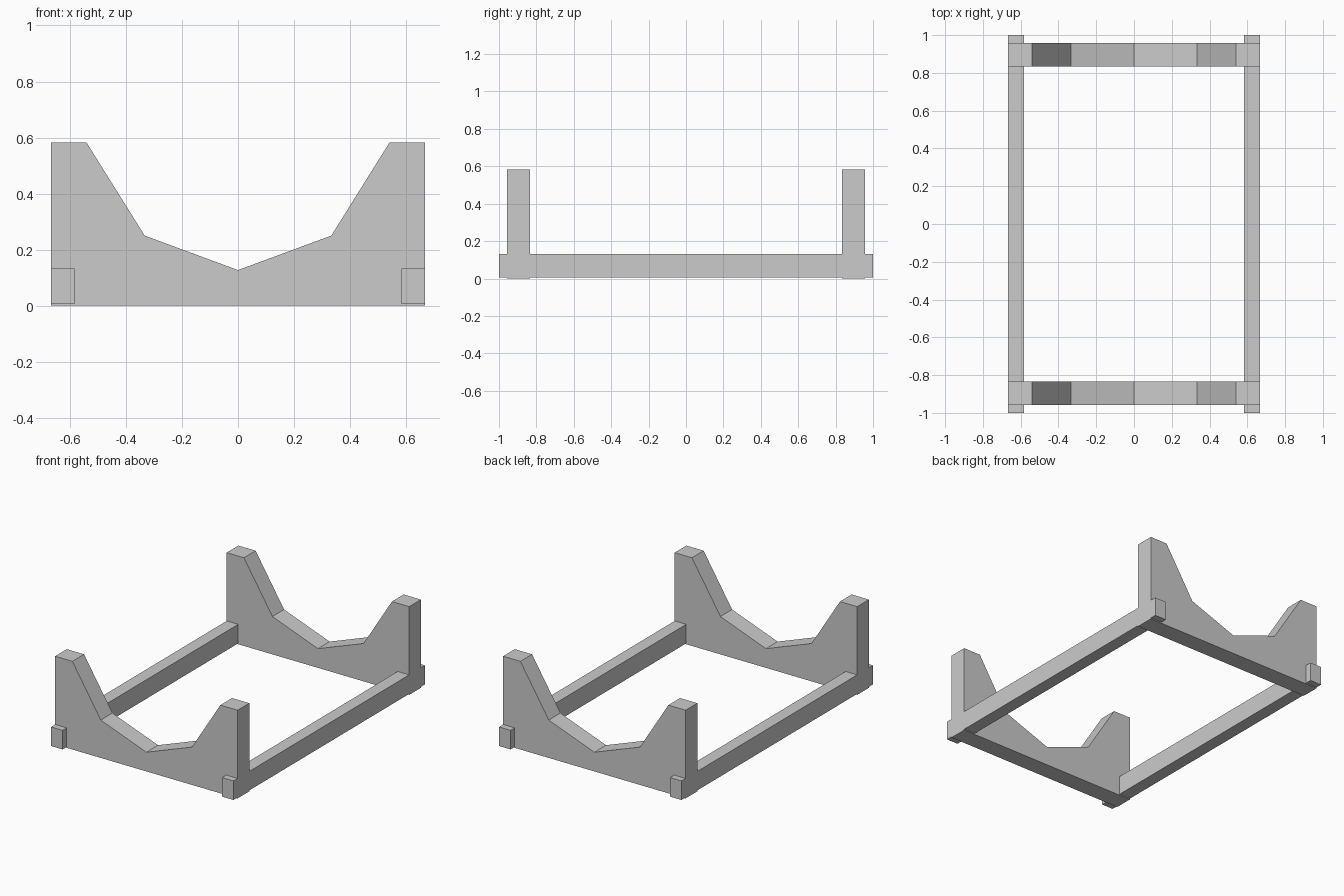
import bpy
import bmesh

cube = bpy.data.objects.get("Cube")
if cube:
    bpy.data.objects.remove(cube, do_unlink=True)

# Single plain grey
grey = bpy.data.materials.new("plain grey")
grey.use_nodes = True
colour = (0.6, 0.6, 0.6, 1)
grey.diffuse_color = colour
for node in grey.node_tree.nodes:
    if node.type == 'BSDF_PRINCIPLED':
        node.inputs["Base Color"].default_value = colour


def extrude_profile(name, profile, y_min, y_max):
    """Extrude an x-z outline along y into a closed solid."""
    bm = bmesh.new()
    face = bm.faces.new([bm.verts.new((x, y_min, z)) for x, z in profile])
    result = bmesh.ops.extrude_face_region(bm, geom=[face])
    moved = [g for g in result["geom"] if isinstance(g, bmesh.types.BMVert)]
    bmesh.ops.translate(bm, verts=moved, vec=(0, y_max - y_min, 0))
    bmesh.ops.recalc_face_normals(bm, faces=bm.faces)
    mesh = bpy.data.meshes.new(name)
    bm.to_mesh(mesh)
    bm.free()
    mesh.materials.append(grey)
    obj = bpy.data.objects.new(name, mesh)
    bpy.context.collection.objects.link(obj)
    return obj


# Cradle end boards: half outline mirrored about the centre
half = [(0.667, 0), (0.667, 0.583), (0.541, 0.583), (0.333, 0.25)]
outline = half + [(0, 0.127)] + [(-x, z) for x, z in reversed(half)]
for name, y in (("front_cradle", -0.896), ("back_cradle", 0.896)):
    extrude_profile(name, outline, y - 0.061, y + 0.061)

# Long side rails running past both boards
for name, side in (("left_rail", 1), ("right_rail", -1)):
    inner, outer = side * 0.583, side * 0.667
    section = [(inner, 0.006), (outer, 0.006), (outer, 0.132), (inner, 0.132)]
    extrude_profile(name, section, -1, 1)
